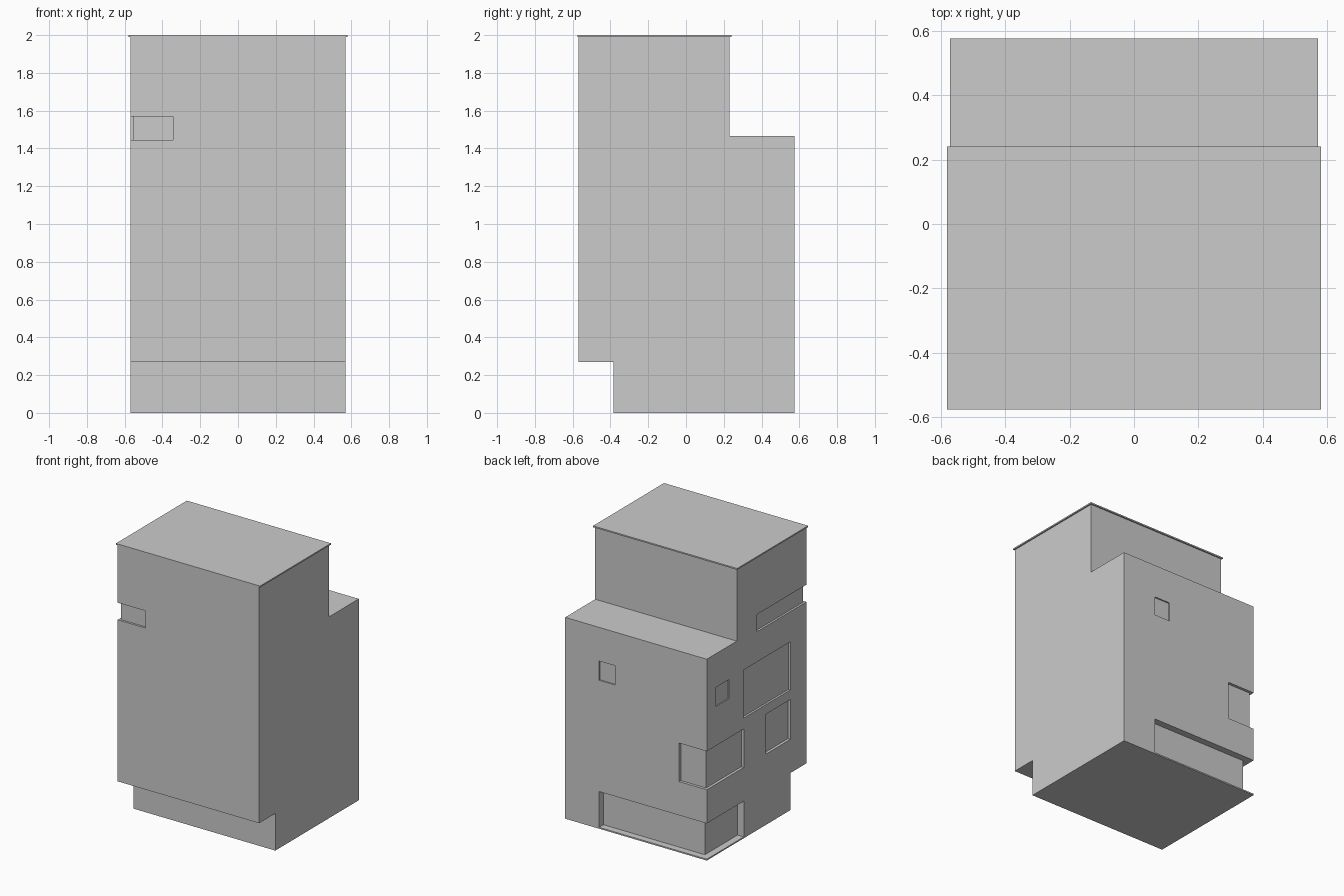
import bpy, bmesh

if "Cube" in bpy.data.objects:
    bpy.data.objects.remove(bpy.data.objects["Cube"])

X, YF, YB = 0.57, -0.57, 0.575   # half width, front and back wall


def box(name, x0, x1, y0, y1, z0, z1):
    bm = bmesh.new()
    bmesh.ops.create_cube(bm, size=1)
    for v in bm.verts:
        v.co = (x1 if v.co.x > 0 else x0,
                y1 if v.co.y > 0 else y0,
                z1 if v.co.z > 0 else z0)
    return add(name, bm)


def add(name, bm):
    bmesh.ops.recalc_face_normals(bm, faces=bm.faces)
    me = bpy.data.meshes.new(name)
    bm.to_mesh(me)
    bm.free()
    ob = bpy.data.objects.new(name, me)
    bpy.context.collection.objects.link(ob)
    return ob


# building body: stepped side profile extruded across the width
profile = [(-0.385, 0), (YB, 0), (YB, 1.465), (0.23, 1.465),
           (0.23, 1.99), (YF, 1.99), (YF, 0.27), (-0.385, 0.27)]
bm = bmesh.new()
face = bm.faces.new([bm.verts.new((-X, y, z)) for y, z in profile])
ext = bmesh.ops.extrude_face_region(bm, geom=[face])
verts = [g for g in ext["geom"] if isinstance(g, bmesh.types.BMVert)]
bmesh.ops.translate(bm, verts=verts, vec=(2 * X, 0, 0))
body = add("building_body", bm)

# roof slab
box("roof_slab", -0.58, 0.58, -0.575, 0.24, 1.99, 2.0)


# window recesses
cutters = []


def cut(*b):
    ob = box("recess_cutter", *b)
    ob.hide_render = True
    cutters.append(ob)


def cut_left(y0, y1, z0, z1, d):
    cut(-X - 0.1, -X + d, y0, y1, z0, z1)


def cut_back(x0, x1, z0, z1, d):
    cut(x0, x1, YB - d, YB + 0.1, z0, z1)


# recessed ground floor wrapping the back left corner
cut_back(-0.7, 0.297, 0.01, 0.27, 0.05)
cut_left(0.15, 0.7, 0.01, 0.27, 0.05)
# first floor corner window
cut_back(-0.7, -0.347, 0.515, 0.795, 0.02)
cut_left(0.15, 0.7, 0.515, 0.795, 0.02)
# upper front corner window
cut(-0.7, -0.345, YF - 0.1, YF + 0.015, 1.445, 1.57)
cut_left(-0.7, 0.0, 1.445, 1.57, 0.015)
# single windows
cut_left(-0.385, 0.155, 0.875, 1.225, 0.015)
cut_left(-0.385, -0.107, 0.515, 0.805, 0.02)
cut_left(0.32, 0.47, 1.08, 1.22, 0.007)
cut_back(0.17, 0.297, 1.08, 1.22, 0.01)

for c in cutters:
    mod = body.modifiers.new("recess", 'BOOLEAN')
    mod.operation = 'DIFFERENCE'
    mod.solver = 'EXACT'
    mod.object = c

# bake the cuts and drop the cutters
dg = bpy.context.evaluated_depsgraph_get()
mesh = bpy.data.meshes.new_from_object(body.evaluated_get(dg))
body.modifiers.clear()
body.data = mesh
for c in cutters:
    bpy.data.objects.remove(c)
